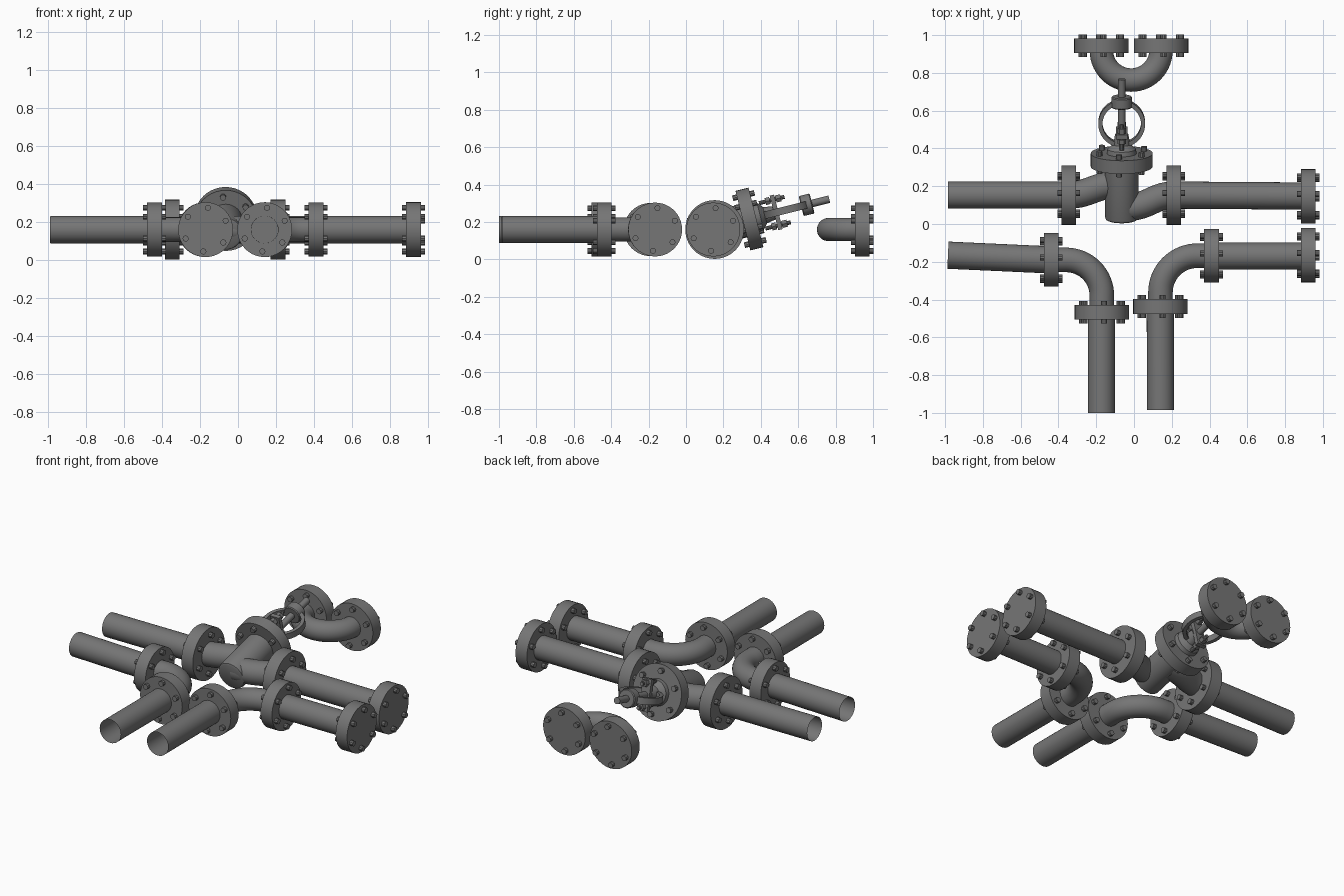
import bpy, bmesh, math
from mathutils import Vector, Matrix

cube = bpy.data.objects.get("Cube")
if cube:
    bpy.data.objects.remove(cube, do_unlink=True)

STEEL = bpy.data.materials.new("dark_grey_steel")
STEEL.use_nodes = True
GREY = (0.18, 0.18, 0.18, 1)
STEEL.diffuse_color = GREY
STEEL.node_tree.nodes["Principled BSDF"].inputs["Base Color"].default_value = GREY

UP = Vector((0, 0, 1))
Z = 0.16       # height of the pipe run
PIPE = 0.072   # straight pipe radius
BEND = 0.065   # bend radius of section


def frame(origin, direction):
    """Local z along direction, local y as near to world up as possible."""
    d = Vector(direction).normalized()
    side = UP.cross(d).normalized()
    m = Matrix((side, d.cross(side), d)).transposed().to_4x4()
    return Matrix.Translation(origin) @ m


def finish(name, bm):
    bmesh.ops.recalc_face_normals(bm, faces=bm.faces)
    mesh = bpy.data.meshes.new(name)
    bm.to_mesh(mesh)
    bm.free()
    obj = bpy.data.objects.new(name, mesh)
    bpy.context.collection.objects.link(obj)
    mesh.materials.append(STEEL)
    bpy.ops.object.select_all(action='DESELECT')
    obj.select_set(True)
    bpy.context.view_layer.objects.active = obj
    bpy.ops.object.shade_smooth_by_angle(angle=math.radians(35))
    return obj


def skin(bm, rings, caps, closed=False):
    n = len(rings[0])
    pairs = list(zip(rings, rings[1:])) + ([(rings[-1], rings[0])] if closed else [])
    for a, b in pairs:
        for i in range(n):
            j = (i + 1) % n
            bm.faces.new((a[i], a[j], b[j], b[i]))
    if caps:
        bm.faces.new(rings[0])
        bm.faces.new(rings[-1])


def lathe(bm, m, profile, n=32, caps=True, closed=False):
    """Turn (radius, height) points about the local z axis of m."""
    angles = [math.tau * i / n for i in range(n)]
    rings = [[bm.verts.new(m @ Vector((r * math.cos(a), r * math.sin(a), h)))
              for a in angles] for r, h in profile]
    skin(bm, rings, caps, closed)


def sweep(name, path, radii, n=32):
    """Open tube along a level path."""
    bm = bmesh.new()
    rings = []
    for i, p in enumerate(path):
        t = (path[min(i + 1, len(path) - 1)] - path[max(i - 1, 0)]).normalized()
        side = UP.cross(t)
        rings.append([bm.verts.new(p + radii[i] * (side * math.cos(a) + UP * math.sin(a)))
                      for a in (math.tau * k / n for k in range(n))])
    skin(bm, rings, False)
    return finish(name, bm)


def pipe(name, start, end):
    a, b = Vector((*start, Z)), Vector((*end, Z))
    return sweep(name, [a, b], [PIPE, PIPE])


def flange(name, origin, direction, r=0.144, half=0.039, ring=0.115, bolt=0.06):
    """Disc with six through bolts."""
    bm = bmesh.new()
    m = frame(origin, direction)
    lathe(bm, m, [(r, -half), (r, half)], 40)
    for k in range(6):
        a = math.radians(84 + 60 * k)
        spot = m @ Matrix.Translation((ring * math.cos(a), ring * math.sin(a), 0))
        lathe(bm, spot, [(0.016, -bolt), (0.016, bolt)], 10)
    return finish(name, bm)


def arc(cx, cy, r, start, end, steps=16):
    return [Vector((cx + r * math.cos(a), cy + r * math.sin(a), Z)) for a in
            (math.radians(start + (end - start) * i / steps) for i in range(steps + 1))]


def bezier(points, steps=14):
    p = [Vector((x, y, Z)) for x, y in points]
    out = []
    for i in range(steps + 1):
        t = i / steps
        s = 1 - t
        out.append(p[0] * s**3 + p[1] * 3 * s * s * t + p[2] * 3 * s * t * t + p[3] * t**3)
    return out


# Straight pipes
pipe("valve_pipe_right", (-0.985, 0.153), (-0.345, 0.153))
pipe("valve_pipe_left", (0.21, 0.153), (0.92, 0.148))
pipe("right_elbow_side_pipe", (-0.985, -0.165), (-0.44, -0.19))
pipe("right_elbow_front_pipe", (-0.172, -1.0), (-0.172, -0.465))
pipe("left_elbow_side_pipe", (0.41, -0.17), (0.92, -0.17))
pipe("left_elbow_front_pipe", (0.141, -0.985), (0.139, -0.435))

# Flanges across the side-to-side runs
for name, x, y, r in (("valve_flange_right", -0.345, 0.153, 0.157),
                      ("valve_flange_left", 0.21, 0.153, 0.157),
                      ("valve_pipe_end_flange", 0.922, 0.146, 0.144),
                      ("right_elbow_side_flange", -0.438, -0.19, 0.142),
                      ("left_elbow_side_flange", 0.41, -0.168, 0.142),
                      ("left_elbow_end_flange", 0.922, -0.165, 0.144)):
    flange(name, (x, y, Z), (1, 0, 0), r)

# Flanges across the front-to-back runs
for name, x, y in (("right_elbow_front_flange", -0.17, -0.467),
                   ("left_elbow_front_flange", 0.14, -0.437),
                   ("return_bend_flange_right", -0.173, 0.943),
                   ("return_bend_flange_left", 0.144, 0.943)):
    flange(name, (x, y, Z), (0, -1, 0))

# Elbows and the return bend
path = [Vector((-0.438, -0.19, Z))] + arc(-0.36, -0.38, 0.19, 90, 0) + [Vector((-0.17, -0.467, Z))]
sweep("right_elbow", path, [BEND] * len(path))
path = [Vector((0.41, -0.168, Z))] + arc(0.335, -0.363, 0.195, 90, 180) + [Vector((0.14, -0.437, Z))]
sweep("left_elbow", path, [BEND] * len(path))
path = arc(-0.015, 0.92, 0.158, 180, 360, 28)
sweep("return_bend", path, [0.062] * len(path))

# Valve arms, offset to opposite ends of the barrel
path = bezier([(-0.345, 0.153), (-0.24, 0.153), (-0.2, 0.21), (-0.065, 0.215)])
sweep("valve_arm_right", path, [PIPE] * len(path))
path = bezier([(0.21, 0.153), (0.1, 0.153), (0.08, 0.085), (-0.065, 0.085)])
sweep("valve_arm_left", path, [PIPE] * len(path))

# Tilted valve: everything below is turned on the stem axis
TILT = math.radians(14)
AXIS = Vector((0, math.cos(TILT), math.sin(TILT)))
CENTRE = Vector((-0.065, 0.155, 0.17))
M = frame(CENTRE, AXIS)


def turned(name, profile, n=32):
    bm = bmesh.new()
    lathe(bm, M, profile, n)
    return finish(name, bm)


turned("valve_barrel", [(0.076, -0.137), (0.085, -0.132), (0.089, -0.12), (0.089, 0.16)])
flange("bonnet_flange", CENTRE + AXIS * 0.19, AXIS, 0.164, 0.036, 0.13, 0.06)
turned("bonnet_neck", [(0.08, 0.22), (0.075, 0.25), (0.045, 0.275), (0.035, 0.33)])
turned("stem", [(0.02, 0.22), (0.02, 0.63)], 16)
turned("yoke_nut", [(0.05, 0.475), (0.055, 0.48), (0.055, 0.53), (0.05, 0.535)], 24)

# Yoke: a flat loop around the stem
bm = bmesh.new()
lathe(bm, frame(CENTRE + AXIS * 0.39, AXIS.cross(Vector((1, 0, 0)))) @ Matrix.Diagonal((1, 1.02, 1, 1)),
      [(0.124, -0.02), (0.124, 0.02), (0.102, 0.02), (0.102, -0.02)], 40, False, True)
finish("yoke", bm)

# Gland plate with its two bolts
bm = bmesh.new()
bmesh.ops.create_cube(bm, size=1, matrix=M @ Matrix.Translation((0, 0, 0.337))
                      @ Matrix.Diagonal((0.06, 0.19, 0.024, 1)))
for s in (-1, 1):
    spot = M @ Matrix.Translation((0, s * 0.07, 0))
    lathe(bm, spot, [(0.011, 0.26), (0.011, 0.40)], 10)
    for low, high in ((0.295, 0.32), (0.352, 0.38)):
        lathe(bm, spot, [(0.022, low), (0.022, high)], 6)
finish("gland", bm)
